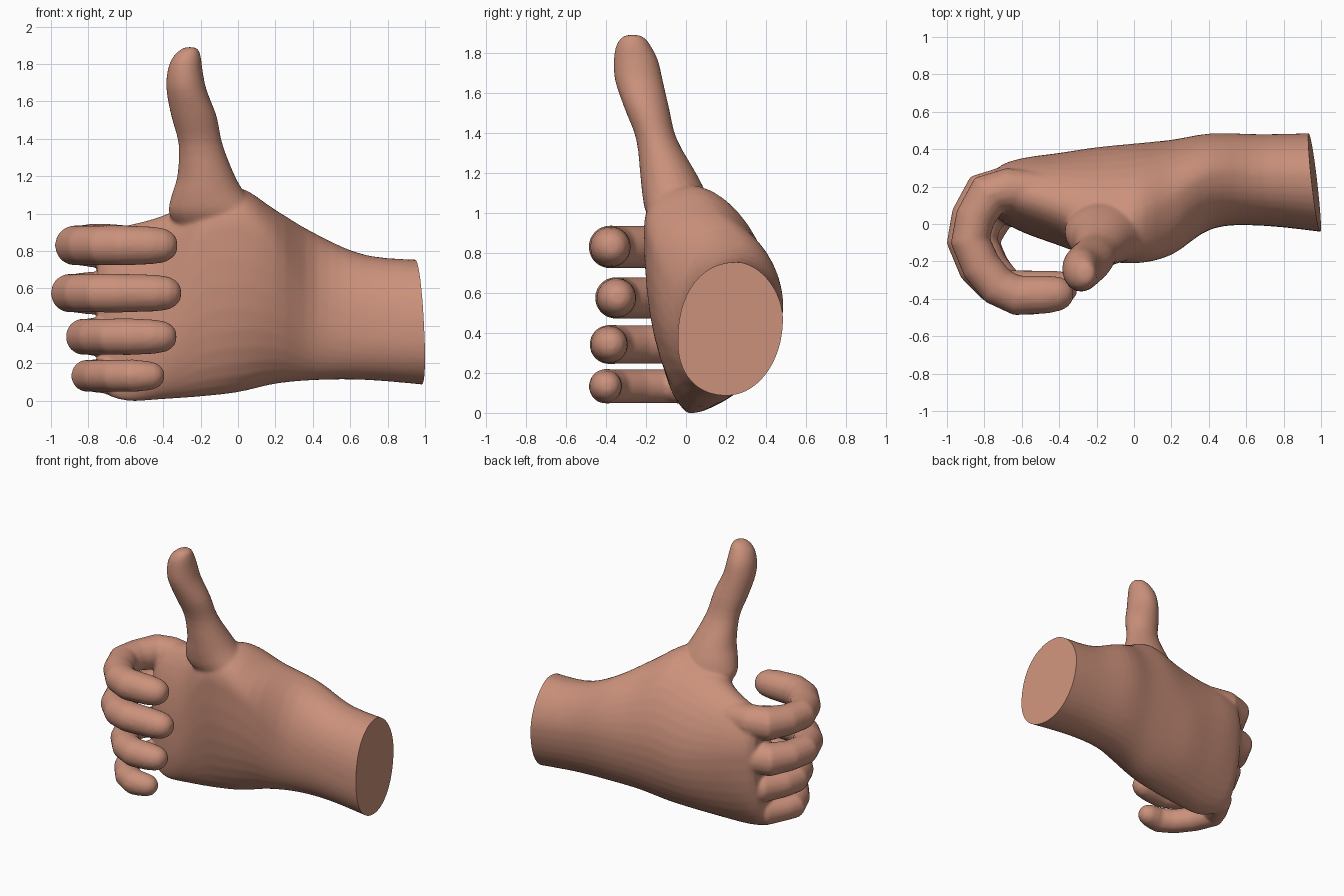
import bpy, bmesh, math
from mathutils import Vector

if "Cube" in bpy.data.objects:
    bpy.data.objects.remove(bpy.data.objects["Cube"])

bm = bmesh.new()


def loft(rings):
    """Skin a list of equal-length rings and close both ends."""
    vs = [[bm.verts.new(p) for p in r] for r in rings]
    n = len(vs[0])
    faces = [bm.faces.new(vs[0]), bm.faces.new(vs[-1][::-1])]
    for a, b in zip(vs, vs[1:]):
        for i in range(n):
            j = (i + 1) % n
            faces.append(bm.faces.new((a[j], a[i], b[i], b[j])))
    bmesh.ops.recalc_face_normals(bm, faces=faces)


def spow(v, p):
    return math.copysign(abs(v) ** p, v)


def spline(rows, steps=4):
    """Catmull-Rom interpolation between rows of numbers."""
    out = []
    for i in range(len(rows) - 1):
        quad = (rows[max(i - 1, 0)], rows[i], rows[i + 1], rows[min(i + 2, len(rows) - 1)])
        for k in range(steps):
            t = k / steps
            out.append([.5 * (2 * b + (c - a) * t + (2 * a - 5 * b + 4 * c - d) * t * t
                              + (3 * b - a - 3 * c + d) * t ** 3) for a, b, c, d in zip(*quad)])
    return out + [list(rows[-1])]


# Forearm and palm: x, z low, z high, y front, y back, y of top, y of bottom, z of front, z of back
sections = [
    (1.10, .075, .75, -.055, .49, .25, .21, .36, .45),
    (.70, .11, .775, -.01, .48, .26, .20, .38, .50),
    (.42, .11, .89, -.025, .485, .26, .18, .48, .55),
    (.20, .09, 1.02, -.165, .45, .12, .15, .80, .55),
    (.00, .045, 1.14, -.21, .43, .02, .10, .92, .55),
    (-.20, .022, 1.08, -.185, .41, .02, .06, .86, .52),
    (-.40, .008, .99, -.115, .38, .10, .04, .40, .55),
    (-.58, -.002, .94, -.05, .355, .16, .02, .33, .60),
    (-.70, .03, .92, .01, .32, .17, .06, .38, .62),
    (-.75, .09, .87, .06, .27, .17, .10, .45, .60),
]
rings = []
for x, z0, z1, y0, y1, yt, yb, zf, zb in spline(sections):
    ring = []
    for i in range(40):
        a = math.tau * i / 40
        c, s = math.cos(a), math.sin(a)
        p = .9 if c < 0 else (1.1 if s > 0 else 1.0)
        cy, cz = (yt if s > 0 else yb), (zb if c > 0 else zf)
        ring.append((x, cy + ((y1 - cy) if c > 0 else (cy - y0)) * spow(c, p),
                     cz + ((z1 - cz) if s > 0 else (cz - z0)) * spow(s, p)))
    rings.append(ring)
loft(rings)

# Thumb: z, centre x, centre y, half width x, half depth y
thumb = [(.76, -.02, .03, .14, .09), (.90, -.07, 0, .23, .14), (1.0, -.12, -.035, .25, .165),
         (1.10, -.155, -.06, .20, .16), (1.2, -.17, -.09, .155, .14), (1.37, -.20, -.148, .118, .102),
         (1.52, -.235, -.195, .122, .112), (1.66, -.275, -.235, .108, .12), (1.76, -.283, -.25, .095, .112),
         (1.83, -.275, -.262, .078, .09), (1.87, -.262, -.265, .055, .065), (1.89, -.255, -.267, .03, .035)]
loft([[(cx + rx * math.cos(math.tau * i / 24), cy + ry * math.sin(math.tau * i / 24), z)
       for i in range(24)] for z, cx, cy, rx, ry in spline(thumb, 3)])


# Curled fingers: a tube bent in the horizontal plane
def finger(z, r, xm, xt, yb, yt):
    pts = [(-.45, yb + .01, .9), (xm + .20, yb + .015, 1.1), (xm + .10, yb - .01, 1.12),
           (xm + .025, yb - .14, 1.02), (xm, -.09, 1.02), (xm + .06, -.23, 1.02), (xm + .15, (yt - .29) / 2, 1.02),
           (xm + .25, yt, 1.03), (xt - r * 1.3, yt + .005, .97), (xt - r * .6, yt + .01, .86),
           (xt - r * .2, yt + .01, .62), (xt, yt + .01, .3)]
    rings = []
    for i, (x, y, s) in enumerate(pts):
        a, b = pts[max(i - 1, 0)], pts[min(i + 1, len(pts) - 1)]
        side = Vector((a[1] - b[1], b[0] - a[0], 0)).normalized()
        rings.append([Vector((x, y, z)) + r * s * (side * math.cos(math.tau * k / 16)
                      + Vector((0, 0, math.sin(math.tau * k / 16)))) for k in range(16)])
    loft(rings)


for f in [(.83, .105, -.875, -.325, .17, -.382), (.575, .102, -.90, -.305, .18, -.352),
          (.342, .096, -.827, -.33, .15, -.387), (.133, .085, -.81, -.395, .09, -.405)]:
    finger(*f)

# Fuse the parts into one soft skin
mesh = bpy.data.meshes.new("hand")
bm.to_mesh(mesh)
bm.free()
hand = bpy.data.objects.new("hand", mesh)
bpy.context.collection.objects.link(hand)
m = hand.modifiers.new("fuse", 'REMESH')
m.mode, m.voxel_size = 'VOXEL', .011
m = hand.modifiers.new("soften", 'SMOOTH')
m.factor, m.iterations = .5, 12
deps = bpy.context.evaluated_depsgraph_get()
skin = bpy.data.meshes.new_from_object(hand.evaluated_get(deps))
hand.modifiers.clear()

# Flat slanted cut at the forearm
bm = bmesh.new()
bm.from_mesh(skin)
for f in bm.faces:
    f.smooth = True
cut = bmesh.ops.bisect_plane(bm, geom=bm.verts[:] + bm.edges[:] + bm.faces[:], plane_co=(.965, .22, .42),
                             plane_no=(1, .11, .045), clear_outer=True)
rim = [e for e in cut["geom_cut"] if isinstance(e, bmesh.types.BMEdge)]
cap = bmesh.ops.contextual_create(bm, geom=rim)["faces"]
for f in cap:
    f.smooth = False
for e in rim:
    e.smooth = False
bmesh.ops.recalc_face_normals(bm, faces=bm.faces[:])
bm.to_mesh(skin)
bm.free()
hand.data = skin

mat = bpy.data.materials.new("skin")
mat.diffuse_color = (.60, .285, .20, 1)
mat.use_nodes = True
mat.node_tree.nodes["Principled BSDF"].inputs["Base Color"].default_value = mat.diffuse_color
skin.materials.clear()
skin.materials.append(mat)
